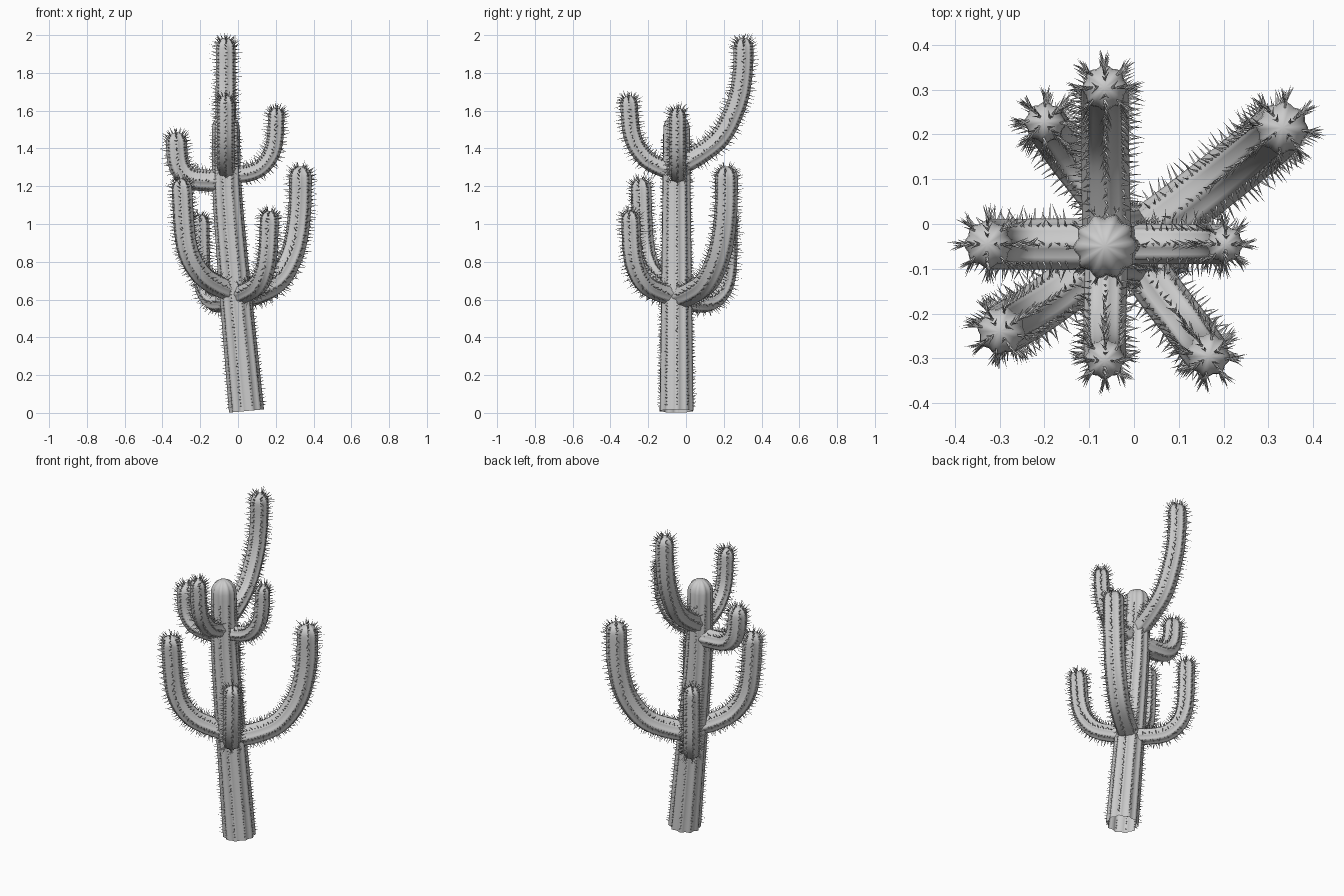
import bpy, bmesh, math, random
from mathutils import Vector

if "Cube" in bpy.data.objects:
    bpy.data.objects.remove(bpy.data.objects["Cube"])

random.seed(4)


def spline(pts, n=24):
    """Dense Catmull-Rom samples through the control points."""
    p = [Vector(q) for q in pts]
    p = [2 * p[0] - p[1]] + p + [2 * p[-1] - p[-2]]
    out = []
    for a, b, c, d in zip(p, p[1:], p[2:], p[3:]):
        for i in range(n):
            t = i / n
            out.append(0.5 * (2 * b + (c - a) * t + (2 * a - 5 * b + 4 * c - d) * t * t
                              + (3 * b - a - 3 * c + d) * t ** 3))
    return out + [p[-2]]


def stations(pts, r_end, step=0.035):
    """Frames (point, tangent, side, other, distance, tip angle) along a path with a round tip."""
    line = spline(pts)
    dist = [0.0]
    for a, b in zip(line, line[1:]):
        dist.append(dist[-1] + (b - a).length)
    total = dist[-1]
    n = max(4, round((total - r_end) / step))
    marks = [((total - r_end) * i / n, 0.0) for i in range(n + 1)]
    marks += [(total - r_end + r_end * math.sin(a), a)
              for a in (math.radians(k) for k in (18, 36, 54, 70, 82))]
    side, out, k = Vector((1, 0.03, 0)), [], 0
    if abs((line[1] - line[0]).normalized().x) > 0.5:
        side = Vector((0, 0, 1))
    for s, ang in marks:
        while k < len(dist) - 2 and dist[k + 1] < s:
            k += 1
        t = (line[k + 1] - line[k]).normalized()
        pos = line[k].lerp(line[k + 1], (s - dist[k]) / (dist[k + 1] - dist[k]))
        side = (side - t * side.dot(t)).normalized()
        out.append((pos, t, side.copy(), t.cross(side), s, ang))
    return out, total


def make_object(name, bm, smooth=True):
    bmesh.ops.recalc_face_normals(bm, faces=bm.faces)
    mesh = bpy.data.meshes.new(name)
    bm.to_mesh(mesh)
    bm.free()
    for f in mesh.polygons:
        f.use_smooth = smooth
    ob = bpy.data.objects.new(name, mesh)
    bpy.context.collection.objects.link(ob)


def add_spine(bm, base, direction, length, width):
    """Three-sided needle."""
    d = direction.normalized()
    u = d.orthogonal().normalized()
    v = d.cross(u)
    ring = [bm.verts.new(base - d * 0.004 + (u * math.cos(a) + v * math.sin(a)) * width)
            for a in (0, 2.094, 4.189)]
    tip = bm.verts.new(base + d * length)
    for i in range(3):
        bm.faces.new((ring[i], ring[(i + 1) % 3], tip))


def ribbed_stem(name, pts, r0, r1, ribs, depth, spine_len, skip, spine_end):
    frames, total = stations(pts, r1)
    body, spines = bmesh.new(), bmesh.new()
    sides, rings = ribs * 4, []
    for pos, t, u, v, s, ang in frames:
        r = (r0 + (r1 - r0) * s / total) * math.cos(ang)
        ring = []
        for i in range(sides):
            a = 2 * math.pi * i / sides
            rr = r * (1 - depth * (0.5 - 0.5 * math.cos(a * ribs)))
            ring.append(body.verts.new(pos + (u * math.cos(a) + v * math.sin(a)) * rr))
        rings.append(ring)
        # needles on each rib crest
        if s < skip or s > total - spine_end or ang > 1.3:
            continue
        for k in range(0, ribs, 2 if ang > 0.8 else 1):
            a = 2 * math.pi * k / ribs
            n = u * math.cos(a) + v * math.sin(a)
            out = n * math.cos(ang) + t * math.sin(ang)
            around = t.cross(n)
            base = pos + n * r
            for sgn in (-1, 1):
                d = out + around * sgn * random.uniform(0.1, 0.5) + t * random.uniform(-0.3, 0.5)
                add_spine(spines, base + t * sgn * 0.008 * math.cos(ang), d,
                          spine_len * random.uniform(0.65, 1.1), 0.0032)
    for a, b in zip(rings, rings[1:]):
        for i in range(sides):
            j = (i + 1) % sides
            body.faces.new((a[i], a[j], b[j], b[i]))
    top = body.verts.new(frames[-1][0] + frames[-1][1] * r1 * 0.01)
    for i in range(sides):
        body.faces.new((rings[-1][i], rings[-1][(i + 1) % sides], top))
    make_object(name, body)
    make_object(name + "_spines", spines, False)


# leaning trunk
ribbed_stem("trunk", [(0.045, -0.05, 0.01), (0.018, -0.05, 0.3), (-0.01, -0.05, 0.6),
                      (-0.037, -0.05, 0.9), (-0.058, -0.05, 1.2), (-0.065, -0.05, 1.58)],
            0.093, 0.072, 10, 0.14, 0.022, 0.03, 0.12)

# arms: path and radius
arms = {
    "upper_front_arm": ([(-0.06, -0.05, 1.28), (-0.063, -0.13, 1.30), (-0.065, -0.22, 1.355),
                         (-0.065, -0.285, 1.47), (-0.065, -0.305, 1.68)], 0.046),
    "upper_back_arm": ([(-0.06, -0.05, 1.30), (-0.063, 0.08, 1.375), (-0.065, 0.19, 1.47),
                        (-0.065, 0.27, 1.64), (-0.065, 0.30, 1.80), (-0.065, 0.305, 1.985)], 0.052),
    "upper_right_arm": ([(-0.06, -0.045, 1.265), (0.04, -0.045, 1.265), (0.13, -0.045, 1.305),
                         (0.19, -0.045, 1.41), (0.205, -0.045, 1.615)], 0.043),
    "upper_left_arm": ([(-0.06, -0.045, 1.23), (-0.17, -0.045, 1.23), (-0.26, -0.045, 1.245),
                        (-0.315, -0.045, 1.32), (-0.328, -0.045, 1.485)], 0.055),
    "lower_front_left_arm": ([(-0.01, -0.05, 0.64), (-0.12, -0.12, 0.68), (-0.21, -0.185, 0.75),
                              (-0.275, -0.225, 0.90), (-0.30, -0.24, 1.24)], 0.055),
    "lower_back_left_arm": ([(-0.01, -0.05, 0.61), (-0.075, 0.06, 0.58), (-0.145, 0.15, 0.60),
                             (-0.19, 0.215, 0.72), (-0.20, 0.228, 1.05)], 0.047),
    "lower_back_right_arm": ([(-0.01, -0.05, 0.61), (0.10, 0.03, 0.635), (0.21, 0.115, 0.70),
                              (0.29, 0.18, 0.85), (0.325, 0.21, 1.05), (0.332, 0.215, 1.305)], 0.06),
    "lower_front_right_arm": ([(-0.01, -0.05, 0.62), (0.05, -0.14, 0.64), (0.115, -0.225, 0.69),
                               (0.155, -0.28, 0.82), (0.168, -0.295, 1.07)], 0.05),
}
for name, (path, radius) in arms.items():
    ribbed_stem(name, path, radius * 1.05, radius, 8, 0.13, 0.038, 0.1, 0)
